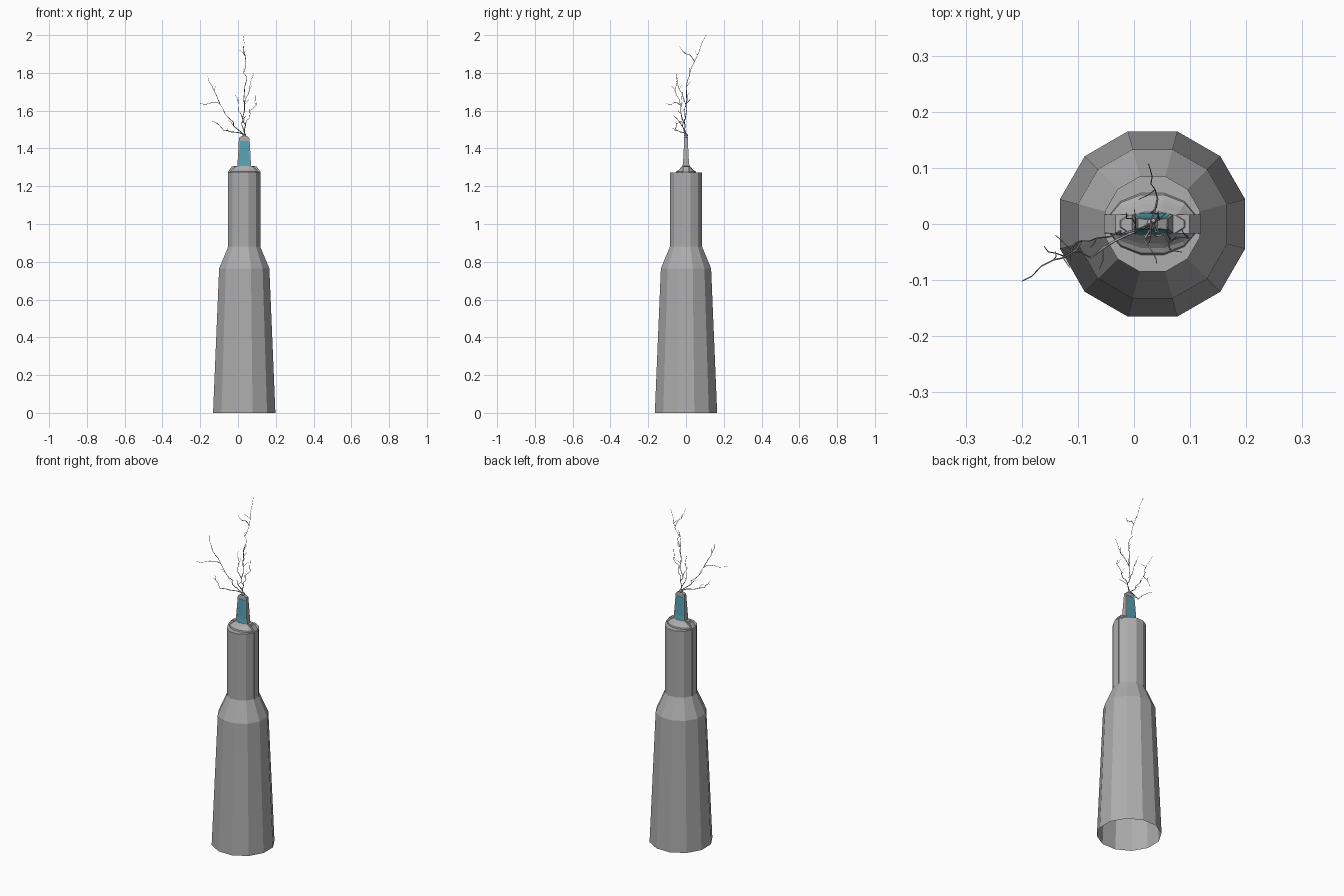
import bpy, bmesh, math, random
from mathutils import Vector

if "Cube" in bpy.data.objects:
    bpy.data.objects.remove(bpy.data.objects["Cube"])

random.seed(4)
CX = 0.033  # tower axis


def material(name, rgb):
    m = bpy.data.materials.new(name)
    m.diffuse_color = (*rgb, 1)
    m.use_nodes = True
    m.node_tree.nodes["Principled BSDF"].inputs["Base Color"].default_value = m.diffuse_color
    return m


GREY = material("stone grey", (0.42, 0.42, 0.42))
BLUE = material("glass blue", (0.09, 0.36, 0.46))


def loft(name, sections, mat, cap_top=True, cap_bottom=False):
    """Join equal-length rings of points into one skin."""
    bm = bmesh.new()
    rings = [[bm.verts.new(p) for p in s] for s in sections]
    n = len(rings[0])
    for a, b in zip(rings, rings[1:]):
        for i in range(n):
            j = (i + 1) % n
            bm.faces.new((a[i], a[j], b[j], b[i]))
    if cap_top:
        bm.faces.new(rings[-1])
    if cap_bottom:
        bm.faces.new(rings[0][::-1])
    me = bpy.data.meshes.new(name)
    bm.to_mesh(me)
    bm.free()
    me.materials.append(mat)
    ob = bpy.data.objects.new(name, me)
    bpy.context.collection.objects.link(ob)
    return ob


def ring(hx, hy, z, n=12):
    """Twelve-sided ring given by its half widths."""
    k = 1 / math.cos(math.pi / n)
    return [(CX + hx * k * math.cos((i + .5) * 2 * math.pi / n),
             hy * k * math.sin((i + .5) * 2 * math.pi / n), z) for i in range(n)]


def rect(hx, hy, z, cx=CX, cy=0):
    return [(cx - hx, cy - hy, z), (cx + hx, cy - hy, z),
            (cx + hx, cy + hy, z), (cx - hx, cy + hy, z)]


# Tower skin, open underneath
loft("tower", [ring(r, r, z) for r, z in
               ((.165, 0), (.133, .765), (.085, .88), (.085, 1.272))], GREY)

# Stepped roof narrowing to a ridge
steps = ((.078, .055, 1.272), (.077, .052, 1.279), (.074, .043, 1.283),
         (.070, .035, 1.290), (.064, .028, 1.298), (.056, .021, 1.306))
loft("roof", [ring(*s) for s in steps], GREY)

# Vertical rib across both sides, with sloped shoulders
loft("side_rib", [rect(.086, .017, .87), rect(.0865, .017, 1.275),
                  rect(.066, .017, 1.304)], GREY, cap_bottom=True)

# Spire core with glass panels on front and back
loft("spire", [rect(.035, .019, 1.295), rect(.031, .013, 1.33),
               rect(.026, .008, 1.445)], GREY)
for side, name in ((-1, "front_glass"), (1, "back_glass")):
    loft(name, [rect(.033, .0015, 1.297, cy=side * .0185),
                rect(.030, .0015, 1.33, cy=side * .0130),
                rect(.025, .0015, 1.44, cy=side * .0082)], BLUE, cap_bottom=True)
for side, name in ((-1, "left_post"), (1, "right_post")):
    loft(name, [rect(.003, .017, 1.295, CX + side * .034),
                rect(.003, .009, 1.455, CX + side * .025)], GREY)

# Cap and small knob
loft("spire_cap", [rect(.028, .010, 1.443), rect(.026, .010, 1.458),
                   rect(.012, .008, 1.466)], GREY, cap_bottom=True)
loft("knob", [ring(r, r, z) for r, z in
              ((.005, 1.46), (.010, 1.468), (.010, 1.474), (.004, 1.48))], GREY)

# Branching sparks: main paths as (x, y, z)
PATHS = {
    "centre_spark": [(.034, 0, 1.475), (.04, -.005, 1.525), (.024, -.003, 1.56),
                     (.034, 0, 1.63), (.034, .003, 1.70), (.045, .008, 1.76),
                     (.03, .02, 1.80), (.042, .045, 1.86), (.03, .072, 1.92), (.026, .107, 2.0)],
    "centre_fork": [(.042, .045, 1.86), (.036, .02, 1.895), (.03, -.01, 1.91), (.026, -.035, 1.945)],
    "inner_spark": [(.034, 0, 1.63), (.055, -.02, 1.69), (.064, -.045, 1.74), (.085, -.05, 1.80)],
    "right_spark": [(.04, -.005, 1.525), (.06, -.02, 1.56), (.062, -.03, 1.60),
                    (.098, -.025, 1.63), (.096, -.02, 1.70)],
    "left_spark": [(.03, 0, 1.475), (-.013, -.015, 1.51), (-.024, -.012, 1.54),
                   (-.066, -.025, 1.58), (-.093, -.03, 1.63)],
    "left_fork": [(-.093, -.03, 1.63), (-.113, -.05, 1.68), (-.14, -.052, 1.735), (-.16, -.04, 1.78)],
    "far_left_fork": [(-.093, -.03, 1.63), (-.125, -.06, 1.642), (-.165, -.075, 1.635), (-.2, -.102, 1.64)],
    "low_spark": [(.03, 0, 1.475), (-.034, -.03, 1.487), (-.077, -.06, 1.497),
                  (-.108, -.05, 1.53), (-.14, -.02, 1.545)],
    "front_spark": [(.034, 0, 1.48), (.02, -.025, 1.525), (.03, -.045, 1.555), (.04, -.07, 1.58)],
    "short_spark": [(.024, -.003, 1.56), (.002, -.01, 1.60), (-.003, .01, 1.665), (-.013, .02, 1.70)],
}


def jagged(points, amount):
    """Add a kink halfway along every segment."""
    pts = [Vector(p) for p in points]
    out = [pts[0]]
    for a, b in zip(pts, pts[1:]):
        kick = Vector([random.uniform(-amount, amount) for _ in range(3)])
        out += [(a + b) / 2 + kick, b]
    return out


def spark(name, lines):
    """Turn tapered polylines into one thin four-sided mesh."""
    cu = bpy.data.curves.new(name, 'CURVE')
    cu.dimensions = '3D'
    cu.bevel_depth = .001
    cu.bevel_resolution = 0
    for pts, r0, r1 in lines:
        sp = cu.splines.new('POLY')
        sp.points.add(len(pts) - 1)
        for i, p in enumerate(pts):
            sp.points[i].co = (*p, 1)
            sp.points[i].radius = r0 + (r1 - r0) * i / (len(pts) - 1)
    tmp = bpy.data.objects.new(name + "_path", cu)
    me = bpy.data.meshes.new_from_object(tmp)
    bpy.data.objects.remove(tmp)
    me.materials.clear()
    me.materials.append(GREY)
    bpy.context.collection.objects.link(bpy.data.objects.new(name, me))


for name, path in PATHS.items():
    pts = jagged(path, .006)
    thick = 2.6 if path[0][2] < 1.5 else 1.8
    lines = [(pts, thick, .8)]
    # Small twigs
    for i in range(3, len(pts) - 1, 3):
        d = (pts[i + 1] - pts[i - 1]).normalized()
        side = Vector((random.uniform(-1, 1), random.uniform(-1, 1), .3))
        tip = pts[i] + (d * .5 + side * .7) * .04
        lines.append((jagged([pts[i], tip], .004), 1.2, .6))
    spark(name, lines)
